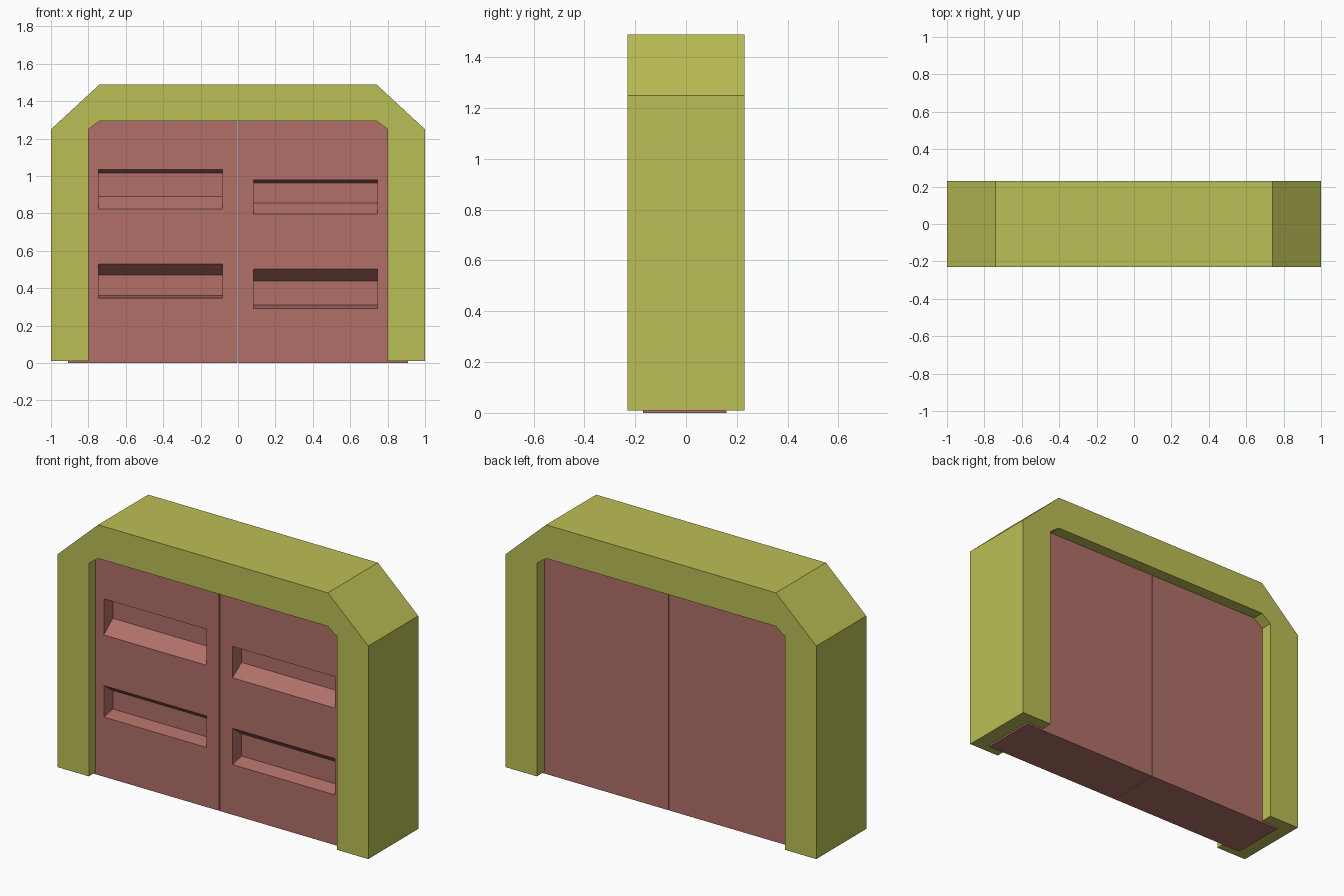
import bpy, bmesh
from mathutils import Vector

if "Cube" in bpy.data.objects:
    bpy.data.objects.remove(bpy.data.objects["Cube"])


def material(name, color):
    m = bpy.data.materials.new(name)
    m.diffuse_color = (*color, 1)
    m.use_nodes = True
    m.node_tree.nodes["Principled BSDF"].inputs["Base Color"].default_value = m.diffuse_color
    return m


def prism(name, points, extrude, mat=None):
    """Closed 3D outline extruded along a vector."""
    bm = bmesh.new()
    face = bm.faces.new([bm.verts.new(p) for p in points])
    ext = bmesh.ops.extrude_face_region(bm, geom=[face], use_keep_orig=True)
    verts = [v for v in ext["geom"] if isinstance(v, bmesh.types.BMVert)]
    bmesh.ops.translate(bm, verts=verts, vec=Vector(extrude))
    bmesh.ops.recalc_face_normals(bm, faces=bm.faces)
    me = bpy.data.meshes.new(name)
    bm.to_mesh(me)
    bm.free()
    ob = bpy.data.objects.new(name, me)
    bpy.context.collection.objects.link(ob)
    if mat:
        me.materials.append(mat)
    return ob


yellow = material("frame_yellow", (0.50, 0.52, 0.09))
red = material("door_red", (0.44, 0.16, 0.14))

# Door frame: chamfered arch
right = [(0.80, 0.01), (1.0, 0.01), (1.0, 1.25), (0.74, 1.49)]
inner = [(0.74, 1.295), (0.80, 1.25)]
outer_path = right[1:] + [(-x, z) for x, z in reversed(right)]
inner_path = [(-x, z) for x, z in reversed(inner)] + inner + right[:1]
prism("door_frame", [(x, -0.23, z) for x, z in outer_path + inner_path],
      (0, 0.46, 0), yellow)

# Door leaves, edges tucked into the frame
FRONT, BACK, DEPTH = -0.17, 0.16, 0.083
leaf = [(0.002, 0), (0.91, 0), (0.91, 1.27), (0.78, 1.39), (0.002, 1.39)]

# Recesses per leaf: opening bottom/top, then back wall bottom/top
leaves = {
    "left_door": (-1, [(0.825, 1.035, 0.89, 1.015), (0.347, 0.53, 0.362, 0.47)]),
    "right_door": (1, [(0.797, 0.98, 0.855, 0.963), (0.292, 0.503, 0.31, 0.44)]),
}
for name, (side, slots) in leaves.items():
    door = prism(name, [(side * x, FRONT, z) for x, z in leaf],
                 (0, BACK - FRONT, 0), red)
    cutters = []
    for lo, hi, back_lo, back_hi in slots:
        section = [(FRONT - 0.1, lo), (FRONT, lo), (FRONT + DEPTH, back_lo),
                   (FRONT + DEPTH, back_hi), (FRONT, hi), (FRONT - 0.1, hi)]
        cut = prism("slot_cutter", [(side * 0.084, y, z) for y, z in section],
                    (side * 0.661, 0, 0), red)
        cut.hide_render = True
        mod = door.modifiers.new("slot", "BOOLEAN")
        mod.object, mod.operation, mod.solver = cut, "DIFFERENCE", "EXACT"
        cutters.append(cut)
    bpy.context.view_layer.objects.active = door
    for mod in list(door.modifiers):
        bpy.ops.object.modifier_apply(modifier=mod.name)
    for cut in cutters:
        bpy.data.objects.remove(cut)
